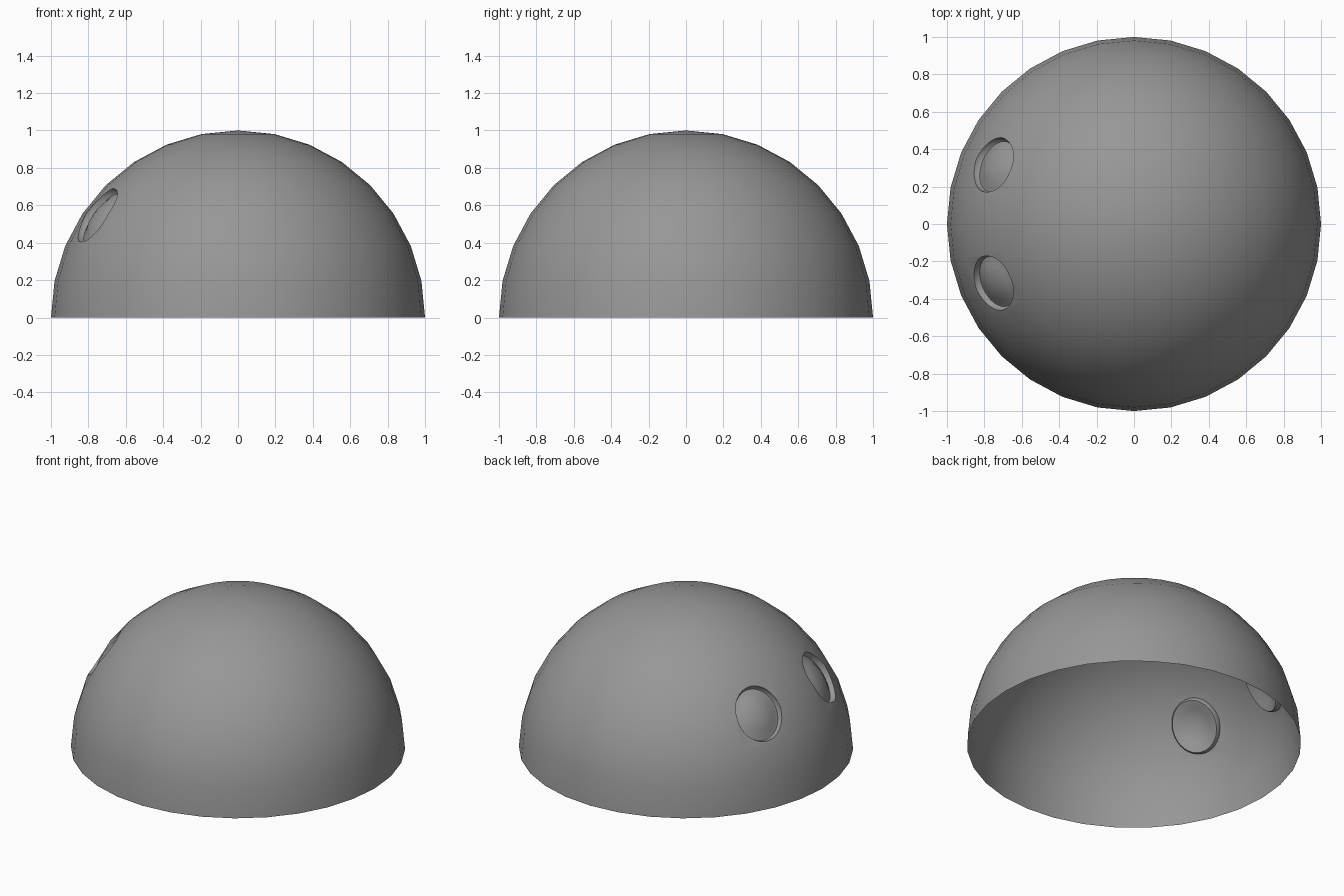
import bpy, bmesh, math
from mathutils import Vector

if "Cube" in bpy.data.objects:
    bpy.data.objects.remove(bpy.data.objects["Cube"])


def make_object(name, bm):
    bmesh.ops.recalc_face_normals(bm, faces=bm.faces[:])
    mesh = bpy.data.meshes.new(name)
    bm.to_mesh(mesh)
    bm.free()
    ob = bpy.data.objects.new(name, mesh)
    bpy.context.collection.objects.link(ob)
    return ob


# Half dome, temporarily closed underneath so it can be cut
bm = bmesh.new()
bmesh.ops.create_uvsphere(bm, u_segments=32, v_segments=16, radius=1)
bmesh.ops.delete(bm, geom=[v for v in bm.verts if v.co.z < -0.01], context='VERTS')
bmesh.ops.holes_fill(bm, edges=[e for e in bm.edges if e.is_boundary], sides=0)
dome = make_object("dome", bm)

# Dark grey shell
grey = bpy.data.materials.new("dark_grey")
grey.diffuse_color = (0.31, 0.31, 0.31, 1)
grey.use_nodes = True
grey.node_tree.nodes["Principled BSDF"].inputs["Base Color"].default_value = grey.diffuse_color
dome.data.materials.append(grey)


# Oval plug whose floor bulges back out towards the dome surface
def socket_cutter(side, n=32):
    axis = Vector((-0.75, 0.315 * side, 0.545)).normalized()
    u = Vector((0, 0, 1)).cross(axis).normalized()
    v = axis.cross(u)
    bm = bmesh.new()

    def ring(size, radius):
        verts = []
        for i in range(n):
            a = 2 * math.pi * i / n
            p = axis * 0.985 + (u * 0.153 * math.cos(a) + v * 0.172 * math.sin(a)) * size
            verts.append(bm.verts.new(p.normalized() * radius))
        return verts

    # (size, distance from centre): bulge, groove, wall
    profile = [(0.3, 0.985), (0.6, 0.977), (0.85, 0.964), (0.96, 0.962), (1, 0.972), (1, 1.1)]
    rings = [ring(*p) for p in profile]
    for a, b in zip(rings, rings[1:]):
        for i in range(n):
            j = (i + 1) % n
            bm.faces.new((a[i], a[j], b[j], b[i]))
    for end, radius in ((rings[0], 0.987), (rings[-1], 1.1)):
        mid = bm.verts.new(axis * radius)
        for i in range(n):
            bm.faces.new((mid, end[i], end[(i + 1) % n]))
    ob = make_object("eye_socket_cutter", bm)
    ob.data.materials.append(grey)
    return ob


cutters = [socket_cutter(s) for s in (-1, 1)]
for c in cutters:
    c.hide_render = True
    mod = dome.modifiers.new("eye_socket", 'BOOLEAN')
    mod.operation = 'DIFFERENCE'
    mod.solver = 'EXACT'
    mod.object = c

# Apply the cuts, then open the underside again
bpy.context.view_layer.update()
result = bpy.data.meshes.new_from_object(
    dome.evaluated_get(bpy.context.evaluated_depsgraph_get()))
dome.modifiers.clear()
dome.data = result
for c in cutters:
    bpy.data.objects.remove(c)

bm = bmesh.new()
bm.from_mesh(result)
base = [f for f in bm.faces if all(abs(v.co.z) < 0.001 for v in f.verts)]
bmesh.ops.delete(bm, geom=base, context='FACES')
bm.to_mesh(result)
bm.free()

bpy.context.view_layer.objects.active = dome
dome.select_set(True)
bpy.ops.object.shade_smooth_by_angle(angle=math.radians(40))
